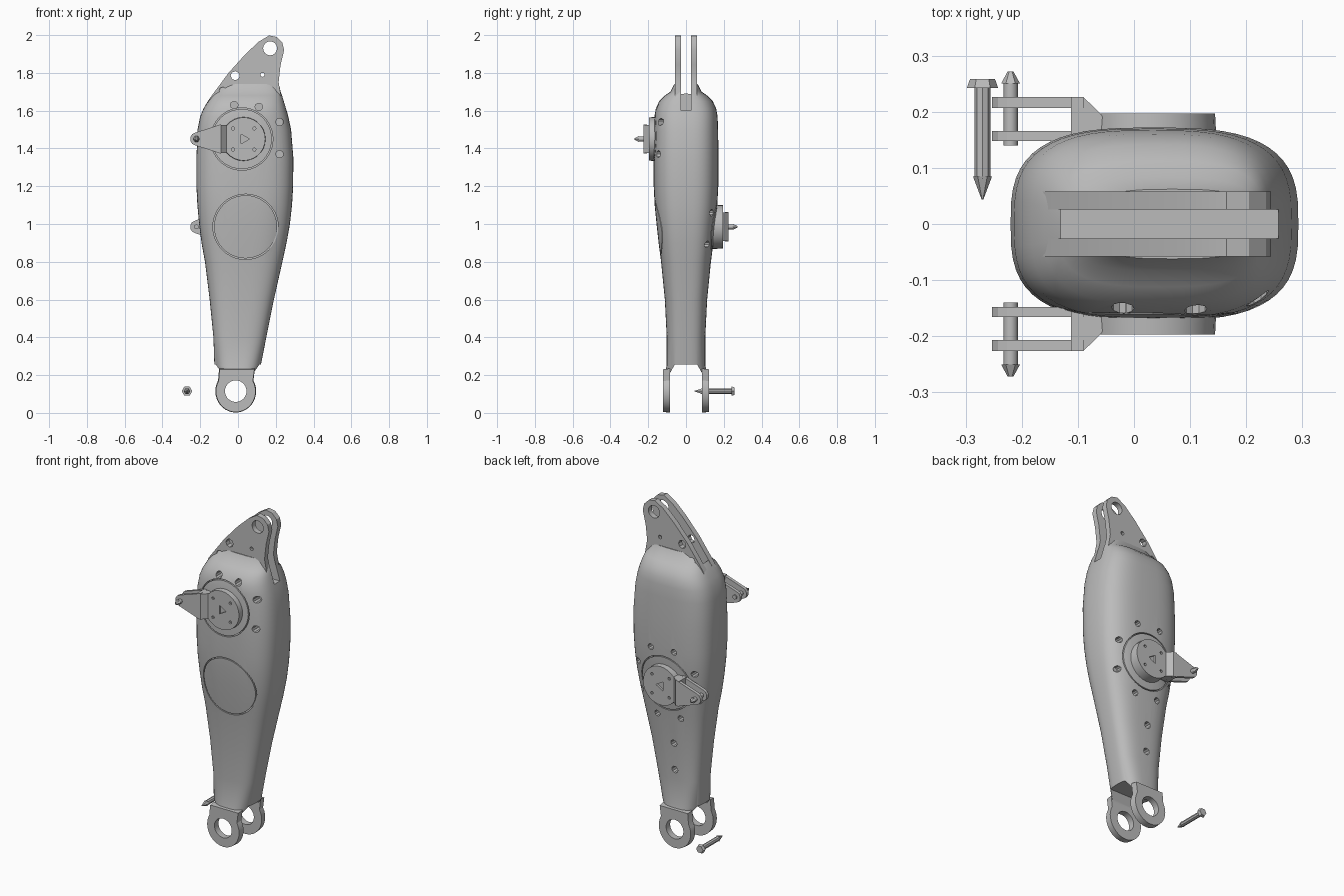
import bpy
import bmesh
from math import cos, sin, pi, radians, copysign

cube = bpy.data.objects.get("Cube")
if cube:
    bpy.data.objects.remove(cube, do_unlink=True)

grey = bpy.data.materials.new("metal grey")
grey.use_nodes = True
COLOUR = (0.5, 0.5, 0.5, 1)
grey.diffuse_color = COLOUR
grey.node_tree.nodes["Principled BSDF"].inputs["Base Color"].default_value = COLOUR


def loft(name, rings):
    """Closed solid skinned through rings of equal point count."""
    bm = bmesh.new()
    loops = [[bm.verts.new(p) for p in ring] for ring in rings]
    n = len(loops[0])
    for a, b in zip(loops, loops[1:]):
        for i in range(n):
            j = (i + 1) % n
            bm.faces.new((a[i], a[j], b[j], b[i]))
    bm.faces.new(loops[0])
    bm.faces.new(loops[-1])
    bmesh.ops.recalc_face_normals(bm, faces=bm.faces)
    mesh = bpy.data.meshes.new(name)
    bm.to_mesh(mesh)
    bm.free()
    mesh.materials.append(grey)
    obj = bpy.data.objects.new(name, mesh)
    bpy.context.scene.collection.objects.link(obj)
    return obj


def prism(name, pts, y0, y1, taper=1.0):
    """Extrude an x-z outline along y, optionally shrinking the far end."""
    cx = sum(p[0] for p in pts) / len(pts)
    cz = sum(p[1] for p in pts) / len(pts)
    near = [(x, y0, z) for x, z in pts]
    far = [(cx + (x - cx) * taper, y1, cz + (z - cz) * taper) for x, z in pts]
    return loft(name, [near, far])


def circle(x, z, r, n=32):
    return [(x + r * cos(2 * pi * i / n), z + r * sin(2 * pi * i / n)) for i in range(n)]


def activate(obj):
    bpy.ops.object.select_all(action='DESELECT')
    obj.select_set(True)
    bpy.context.view_layer.objects.active = obj


def cut(obj, cutter):
    activate(obj)
    mod = obj.modifiers.new("cut", 'BOOLEAN')
    mod.operation = 'DIFFERENCE'
    mod.solver = 'EXACT'
    mod.object = cutter
    bpy.ops.object.modifier_apply(modifier=mod.name)
    bpy.data.objects.remove(cutter, do_unlink=True)


def drill(obj, x, z, r, y0=-0.5, y1=0.5, n=10):
    cut(obj, prism("cutter", circle(x, z, r, n), y0, y1))


def smooth(obj, angle=35):
    activate(obj)
    bpy.ops.object.shade_smooth_by_angle(angle=radians(angle))


# Body sections: height, min x, max x, half depth
SECTIONS = [
    (0.19, -.085, .085, .118), (0.25, -.125, .12, .102), (0.4, -.13, .15, .102),
    (0.6, -.15, .19, .112), (0.8, -.175, .235, .132), (0.9, -.193, .257, .145),
    (1.0, -.206, .275, .156), (1.1, -.215, .286, .166), (1.2, -.22, .292, .171),
    (1.35, -.22, .293, .172), (1.5, -.214, .281, .17), (1.57, -.2, .266, .167),
    (1.61, -.183, .255, .16), (1.65, -.16, .243, .142), (1.68, -.138, .234, .112),
    (1.7, -.122, .228, .083), (1.74, -.083, .22, .062)]


def section(z, x0, x1, d, n=56):
    ring = []
    for i in range(n):
        c, s = cos(2 * pi * i / n), sin(2 * pi * i / n)
        px, py = (copysign(abs(v) ** (2 / 3), v) for v in (c, s))
        ring.append(((x0 + x1) / 2 + px * (x1 - x0) / 2, py * d, z))
    return ring


body = loft("limb_body", [section(*row) for row in SECTIONS])

# Slot at the top between the plates, and arched fork at the bottom
cut(body, prism("cutter", [(-.13, 1.6), (.5, 1.6), (.5, 2.1), (-.13, 2.1)], -.026, .026))
ARCH = [(-.085, 0), (.085, 0), (.085, .21), (.06, .255), (-.06, .255), (-.085, .21)]
cut(body, loft("cutter", [[(x, y, z) for y, z in ARCH] for x in (-.4, .4)]))

# Round seams around the joint covers
for x, z, r, s in [(.04, .985, .173, -1), (.02, 1.45, .165, -1), (.03, .985, .165, 1)]:
    groove = prism("cutter", circle(x, z, r, 40), s * .12, s * .3)
    cut(groove, prism("cutter", circle(x, z, r - .006, 40), s * .05, s * .4))
    cut(body, groove)

# Bolt holes around the joints and down the back
for a in range(20, 360, 45):
    drill(body, .03 + .2 * cos(radians(a)), .985 + .22 * sin(radians(a)), .018, .09, .4)
for z in (.62, .46):
    drill(body, 0, z, .02, .06, .4)
for x, z in [(.11, 1.62), (-.02, 1.63), (.22, 1.54), (.22, 1.37)]:
    drill(body, x, z, .02, -.4, -.09)
smooth(body)

# Twin upper plates
PLATE = [(-.19, 1.58), (-.15, 1.665), (-.05, 1.8), (.04, 1.9), (.11, 1.965), (.165, 1.998),
         (.205, 1.99), (.235, 1.96), (.244, 1.92), (.225, 1.84), (.215, 1.75), (.235, 1.64),
         (.24, 1.58)]
for side, s in (("front", -1), ("back", 1)):
    plate = prism(side + "_upper_plate", PLATE, s * .026, s * .058)
    drill(plate, .17, 1.93, .037, n=16)
    for x, z, r in [(-.015, 1.785, .024), (.13, 1.79, .011), (-.08, 1.705, .02)]:
        drill(plate, x, z, r, n=8)
    smooth(plate, 30)

# Lower fork lugs with bearing holes
for side, s in (("front", -1), ("back", 1)):
    arc = [(-.012 + .108 * cos(radians(a)), .115 + .113 * sin(radians(a)))
           for a in range(-210, 31, 10)]
    lug = prism(side + "_lower_lug", arc + [(.09, .235), (-.1, .235)], s * .085, s * .123, .97)
    drill(lug, -.012, .115, .057, n=28)
    smooth(lug, 30)


# Side joints: disc, clevis arm and pin
def joint(label, s, cx, cz):
    disc = prism(label + "_joint_disc", circle(cx, cz, .118, 28), s * .13, s * .197, .97)
    cut(disc, prism("cutter", circle(cx, cz, .03, 3), s * .185, s * .3))
    for a in range(45, 360, 90):
        drill(disc, cx + .08 * cos(radians(a)), cz + .08 * sin(radians(a)), .009, s * .185, s * .3, 6)
    smooth(disc, 30)
    tip = [(-.22 + .034 * cos(radians(a)), cz + .034 * sin(radians(a))) for a in range(100, 261, 32)]
    outline = tip + [(-.09, cz - .078), (-.09, cz + .078)]
    prism(label + "_inner_prong", outline, s * .148, s * .166)
    prism(label + "_outer_prong", outline, s * .207, s * .226)
    # sloped web tying the outer prong to the disc
    web = [(-.112, .15), (-.03, .15), (-.06, .197), (-.09, .226), (-.112, .226)]
    loft(label + "_arm_web", [[(x, s * y, cz + h) for x, y in web] for h in (-.075, .075)])
    pin = prism(label + "_arm_pin", circle(-.22, cz, .013, 8), s * .14, s * .25)
    prism(label + "_pin_head", circle(-.22, cz, .017, 6), s * .25, s * .272, .3)
    smooth(pin, 50)


joint("front", -1, .03, 1.45)
joint("back", 1, .03, .985)

# Loose bolt beside the fork
prism("loose_bolt_shank", circle(-.27, .115, .014, 8), .08, .245)
prism("loose_bolt_point", circle(-.27, .115, .017, 6), .085, .044, .1)
prism("loose_bolt_head", circle(-.27, .115, .028, 6), .242, .258, .8)
